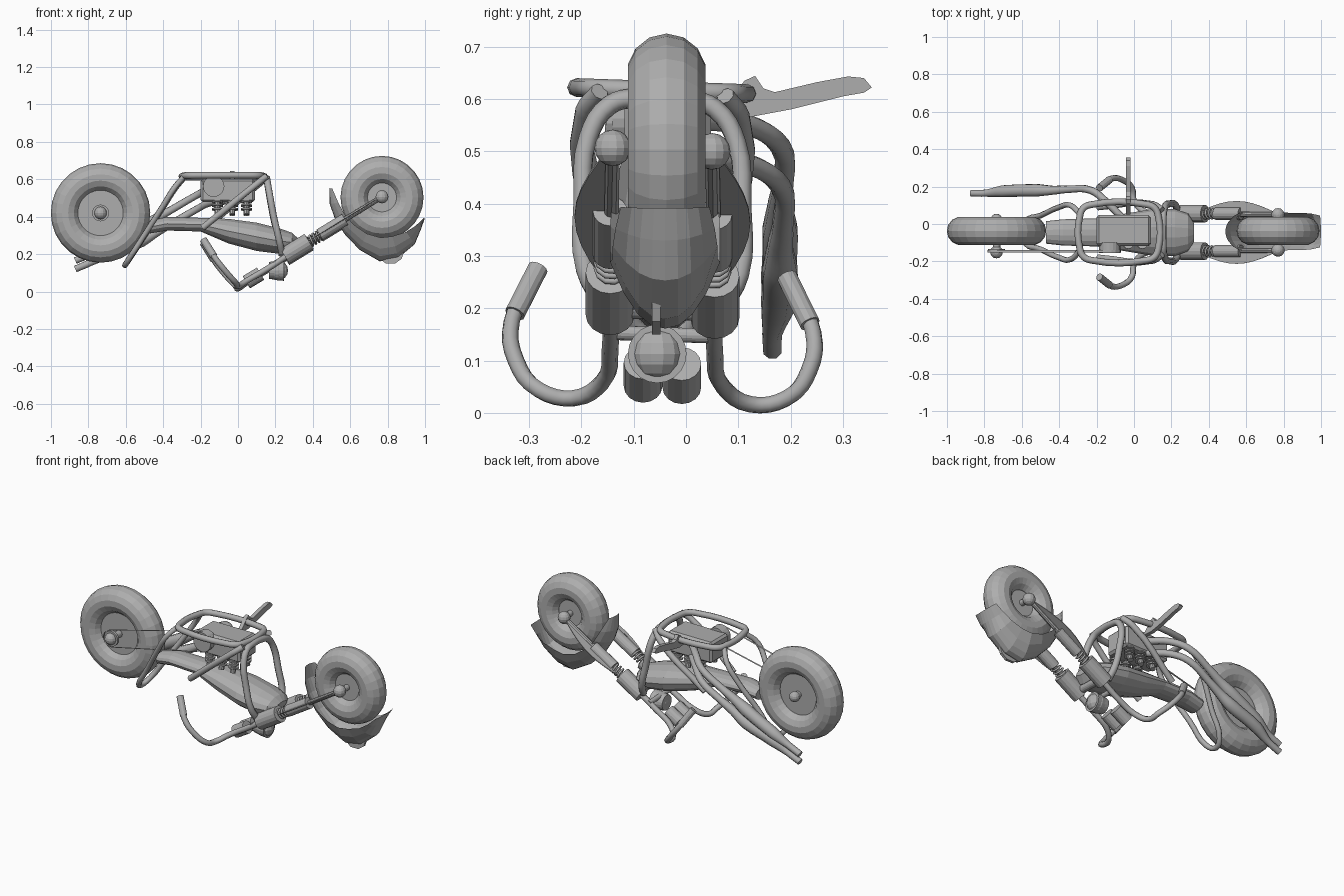
import bpy, bmesh, math
from mathutils import Vector, Matrix

cube = bpy.data.objects.get("Cube")
if cube:
    bpy.data.objects.remove(cube)

MID = -0.045                      # centre plane of the machine
SIDES = (("right", -1), ("left", 1))
grey = bpy.data.materials.new("plain_grey")
grey.use_nodes = True
grey.diffuse_color = (0.42, 0.42, 0.42, 1)
grey.node_tree.nodes["Principled BSDF"].inputs["Base Color"].default_value = (0.42, 0.42, 0.42, 1)


def place(name, mesh):
    mesh.name = name
    mesh.materials.clear()
    mesh.materials.append(grey)
    ob = bpy.data.objects.new(name, mesh)
    bpy.context.collection.objects.link(ob)
    return ob


def from_bm(name, bm):
    bmesh.ops.recalc_face_normals(bm, faces=bm.faces[:])
    mesh = bpy.data.meshes.new(name)
    bm.to_mesh(mesh)
    bm.free()
    return place(name, mesh)


def tube(name, points, radius, radii=None, closed=False, smooth=True):
    """Round tube through the points, optionally with a radius at each."""
    curve = bpy.data.curves.new(name, "CURVE")
    curve.dimensions = "3D"
    curve.bevel_depth = radius
    curve.bevel_resolution = 2
    curve.resolution_u = 4
    curve.use_fill_caps = True
    spline = curve.splines.new("BEZIER" if smooth else "POLY")
    store = spline.bezier_points if smooth else spline.points
    store.add(len(points) - 1)
    for i, p in enumerate(points):
        store[i].co = p if smooth else (*p, 1)
        store[i].radius = radii[i] if radii else 1
        if smooth:
            store[i].handle_left_type = store[i].handle_right_type = "AUTO"
    spline.use_cyclic_u = closed
    temp = bpy.data.objects.new(name + "_path", curve)
    bpy.context.collection.objects.link(temp)
    graph = bpy.context.evaluated_depsgraph_get()
    mesh = bpy.data.meshes.new_from_object(temp.evaluated_get(graph))
    bpy.data.objects.remove(temp)
    return place(name, mesh)


def rod(name, a, b, r1, r2=None, sides=16):
    a, b = Vector(a), Vector(b)
    bm = bmesh.new()
    turn = (b - a).to_track_quat("Z", "Y").to_matrix().to_4x4()
    bmesh.ops.create_cone(bm, cap_ends=True, segments=sides, radius1=r1, radius2=r2 or r1,
                          depth=(b - a).length, matrix=Matrix.Translation((a + b) / 2) @ turn)
    return from_bm(name, bm)


def ball(name, centre, r):
    bm = bmesh.new()
    bmesh.ops.create_uvsphere(bm, u_segments=14, v_segments=8, radius=r, matrix=Matrix.Translation(centre))
    return from_bm(name, bm)


def box(name, centre, size, bevel=0.01):
    bm = bmesh.new()
    bmesh.ops.create_cube(bm, size=1, matrix=Matrix.Translation(centre) @ Matrix.Diagonal((*size, 1)))
    bmesh.ops.bevel(bm, geom=bm.edges[:], offset=bevel, segments=1, affect="EDGES")
    return from_bm(name, bm)


def plate(name, outline, thickness):
    """Flat outline pushed out along the given vector."""
    bm = bmesh.new()
    face = bm.faces.new([bm.verts.new(p) for p in outline])
    out = bmesh.ops.extrude_face_region(bm, geom=[face])["geom"]
    bmesh.ops.translate(bm, vec=thickness, verts=[v for v in out if isinstance(v, bmesh.types.BMVert)])
    if face.is_valid is False:
        bmesh.ops.holes_fill(bm, edges=bm.edges[:])
    else:
        bmesh.ops.triangulate(bm, faces=bm.faces[:])
    return from_bm(name, bm)


def loft(name, rings, closed=True):
    bm = bmesh.new()
    rows = [[bm.verts.new(p) for p in ring] for ring in rings]
    n = len(rows[0])
    for a, b in zip(rows, rows[1:]):
        for i in range(n if closed else n - 1):
            j = (i + 1) % n
            bm.faces.new((a[i], a[j], b[j], b[i]))
    if closed:
        bm.faces.new(rows[0])
        bm.faces.new(rows[-1])
    return from_bm(name, bm)


def wheel(name, x, z, major, minor):
    rings, count = [], 28
    for i in range(count + 1):
        a = math.tau * i / count
        ring = []
        for j in range(14):
            t = math.tau * j / 14
            r = major + minor * math.cos(t)
            ring.append((x + r * math.cos(a), MID + 0.008 + minor * math.sin(t), z + r * math.sin(a)))
        rings.append(ring)
    tyre = loft(name + "_tyre", rings)
    bm = bmesh.new()
    bm.from_mesh(tyre.data)
    bmesh.ops.delete(bm, geom=[f for f in bm.faces if len(f.verts) > 4], context="FACES")
    bmesh.ops.remove_doubles(bm, verts=bm.verts[:], dist=0.0005)
    bm.to_mesh(tyre.data)
    bm.free()
    rim = major - minor
    rod(name + "_disc", (x, MID - 0.025, z), (x, MID + 0.035, z), rim + 0.012, sides=28)


def side(s, x, off, z):
    """Mirrored point; the whole machine leans slightly."""
    return (x, MID + s * off, z - 0.035 * s * off)


# Wheels, hubs and axles
wheel("rear_wheel", -0.735, 0.42, 0.19, 0.076)
wheel("front_wheel", 0.77, 0.503, 0.146, 0.076)
rod("rear_axle", (-0.735, -0.15, 0.42), (-0.735, 0.03, 0.42), 0.02)
rod("rear_sprocket", (-0.735, -0.15, 0.42), (-0.735, -0.135, 0.42), 0.045)
ball("rear_hub_right", (-0.735, -0.15, 0.42), 0.034)
ball("rear_hub_left", (-0.735, 0.025, 0.42), 0.03)
rod("front_axle", (0.77, -0.14, 0.503), (0.77, 0.05, 0.503), 0.017)

# Drive belt: a thin band round both sprockets
belt = []
for cx, cz, r, start in ((-0.735, 0.42, 0.05, 103), (-0.13, 0.563, 0.06, -77)):
    for i in range(9):
        a = math.radians(start + i * 22.5)
        belt.append((cx + r * math.cos(a), cz + r * math.sin(a)))
belt.append(belt[0])
loft("drive_belt", [[(x, y, z) for x, z in belt] for y in (-0.152, -0.140)], closed=False)

# Fork legs with springs, hubs and side blades
LOW, HUB = Vector((0.25, 0, 0.185)), Vector((0.77, 0, 0.503))


def fork(t, s, off):
    p = LOW.lerp(HUB, t)
    return Vector(side(s, p.x, off, p.z))


for word, s in SIDES:
    rod(word + "_fork_lower", fork(0, s, 0.1), fork(0.25, s, 0.1), 0.047)
    rod(word + "_fork_upper", fork(0.36, s, 0.1), fork(0.62, s, 0.1), 0.033)
    rod(word + "_fork_rod", fork(0.2, s, 0.1), fork(1, s, 0.095), 0.015, 0.014, 10)
    ball(word + "_front_hub", fork(1, s, 0.095), 0.035)
    coil = []
    for i in range(41):
        a = math.tau * i / 10
        p = fork(0.24 + 0.13 * i / 40, s, 0.1 + 0.026 * math.cos(a))
        coil.append(p + Vector((-0.52, 0, 0.85)) * 0.026 * math.sin(a))
    tube(word + "_spring", coil, 0.006, smooth=False)
    edge = [fork(0.15 + 0.85 * i / 10, s, 0.1 + 0.068 * math.sin(math.pi * i / 10)) for i in range(11)]
    plate(word + "_fork_blade", edge, (-0.002, 0, 0.004))

# Front fender: pointed section swept round the wheel
stations = ((170, 0.285, 0.27, 0.05), (187, 0.282, 0.235, 0.085), (203, 0.276, 0.22, 0.1),
            (224, 0.28, 0.21, 0.105), (247, 0.305, 0.21, 0.105), (268, 0.342, 0.215, 0.105),
            (285, 0.335, 0.215, 0.1), (305, 0.305, 0.225, 0.1), (320, 0.27, 0.235, 0.095),
            (334, 0.255, 0.25, 0.085))
rings = []
for angle, outer, inner, half in stations:
    a, ring = math.radians(angle), []
    for k in range(-4, 5):
        t = k / 4
        r = inner + (outer - inner) * (1 - abs(t) ** 2.2)
        ring.append((0.77 + r * math.cos(a), MID + 0.005 + half * t, 0.503 + r * math.sin(a)))
    rings.append(ring)
loft("front_fender", rings, closed=False)
fin = ((0.77, 0.165), (0.79, 0.15), (0.84, 0.15), (0.875, 0.175), (0.89, 0.22), (0.85, 0.195))
plate("fender_fin", [(x, MID - 0.02, z) for x, z in fin], (0, 0.016, 0))

# Steering clamp, headlight and gauges
rod("clamp_upper", side(-1, 0.27, 0.1, 0.2), side(1, 0.27, 0.1, 0.2), 0.022)
rod("clamp_lower", side(-1, 0.2, 0.11, 0.15), side(1, 0.2, 0.11, 0.15), 0.014)
rod("headlight", (0.165, -0.055, 0.113), (0.245, -0.055, 0.113), 0.045, 0.056, 20)
ball("headlight_lens", (0.215, -0.055, 0.113), 0.054)
for word, s in SIDES:
    rod(word + "_gauge", side(s, 0.045, 0.037, 0.05), side(s, 0.12, 0.037, 0.095), 0.037)

# Handlebars and grips
for word, s in SIDES:
    bar = ((0.26, 0.1, 0.185), (0.16, 0.1, 0.12), (0.05, 0.115, 0.055), (0, 0.17, 0.022), (-0.01, 0.235, 0.035),
           (-0.06, 0.28, 0.09), (-0.12, 0.288, 0.165), (-0.185, 0.238, 0.268))
    tube(word + "_handlebar", [side(s, *p) for p in bar], 0.016)
    rod(word + "_grip", side(s, -0.13, 0.282, 0.18), side(s, -0.185, 0.238, 0.268), 0.02, sides=12)

# Frame: upper ring, front hoop, diagonal braces and rear loop
corner = []
for cx, sx, sy in ((0.06, 1, 1), (-0.22, -1, 1), (-0.22, -1, -1), (0.06, 1, -1)):
    base = math.atan2(sy, sx)
    for d in (-45, 0, 45):
        a = base + math.radians(d)
        corner.append(side(1, cx + 0.07 * math.cos(a), 0.085 * sy + 0.065 * math.sin(a), 0.616))
tube("frame_ring", corner, 0.018, closed=True)
hoop = ((0.155, 0.05, 0.6), (0.157, 0.1, 0.585), (0.168, 0.142, 0.52), (0.19, 0.152, 0.4),
        (0.22, 0.148, 0.27), (0.235, 0.11, 0.2))
tube("front_hoop", [side(-1, *p) for p in hoop[::-1]] + [side(1, *p) for p in hoop], 0.019)
for word, s in SIDES:
    tube(word + "_brace", [side(s, 0.15, 0.12, 0.61), side(s, 0.1, 0.15, 0.57), side(s, -0.19, 0.135, 0.335)], 0.018)
rear = ((-0.29, 0.1, 0.61), (-0.34, 0.145, 0.55), (-0.4, 0.135, 0.455), (-0.5, 0.09, 0.3), (-0.585, 0.055, 0.17))
tube("rear_loop", [side(-1, *p) for p in rear] + [(-0.605, MID, 0.14)] + [side(1, *p) for p in rear[::-1]], 0.015)

# Body: flattened oval sections from tail to tank
spans = ((-0.47, 0.31, 0.38, 0.06), (-0.38, 0.325, 0.4, 0.07), (-0.2, 0.32, 0.395, 0.075), (-0.05, 0.255, 0.39, 0.1),
         (0.1, 0.215, 0.37, 0.125), (0.22, 0.2, 0.34, 0.125), (0.29, 0.21, 0.315, 0.1), (0.32, 0.25, 0.285, 0.05))
rings = []
for x, low, high, half in spans:
    ring = []
    for k in range(14):
        a = math.tau * k / 14
        ring.append((x, MID + half * math.cos(a), (low + high) / 2 + (high - low) / 2 * math.sin(a)))
    rings.append(ring)
loft("tank_and_seat", rings)

# Engine with pulley and finned cylinders
box("engine_block", (-0.055, -0.035, 0.54), (0.29, 0.165, 0.125), 0.012)
rod("engine_pulley", (-0.13, -0.155, 0.563), (-0.13, -0.1, 0.563), 0.057, sides=20)
for word, s in SIDES:
    for i, x in enumerate((-0.11, -0.03, 0.045)):
        rod(f"{word}_cylinder_{i}", side(s, x, 0.045, 0.5), side(s, x, 0.07, 0.41), 0.016, sides=10)
        for k in range(3):
            z = 0.435 + 0.02 * k
            rod(f"{word}_fin_{i}_{k}", side(s, x, 0.06, z), side(s, x, 0.059, z + 0.008), 0.029, sides=12)

# Two exhaust pipes swelling into silencers
for word, drop in (("upper", 0), ("lower", 0.075)):
    path = ((-0.06, 0.03, 0.56), (-0.15, 0.12, 0.55), (-0.23, 0.18, 0.51), (-0.36, 0.185, 0.435), (-0.44, 0.18, 0.39),
            (-0.52, 0.18, 0.345), (-0.7, 0.175, 0.25), (-0.79, 0.165, 0.2), (-0.87, 0.165, 0.165))
    tube(word + "_exhaust", [(x, y, z - drop * (1 if x > -0.7 else 0.6)) for x, y, z in path], 0.02,
         (1, 1, 1, 1.05, 1.3, 1.8, 1.7, 1, 0.95))

# Side stand: flat curved blade
stand = ((0.05, 0.57), (0.12, 0.565), (0.2, 0.58), (0.3, 0.605), (0.34, 0.612), (0.355, 0.622), (0.34, 0.64),
         (0.31, 0.643), (0.25, 0.632), (0.17, 0.613), (0.148, 0.62), (0.132, 0.644), (0.112, 0.635), (0.1, 0.62))
plate("side_stand", [(-0.042, y, z) for y, z in stand], (0.022, 0, 0))
